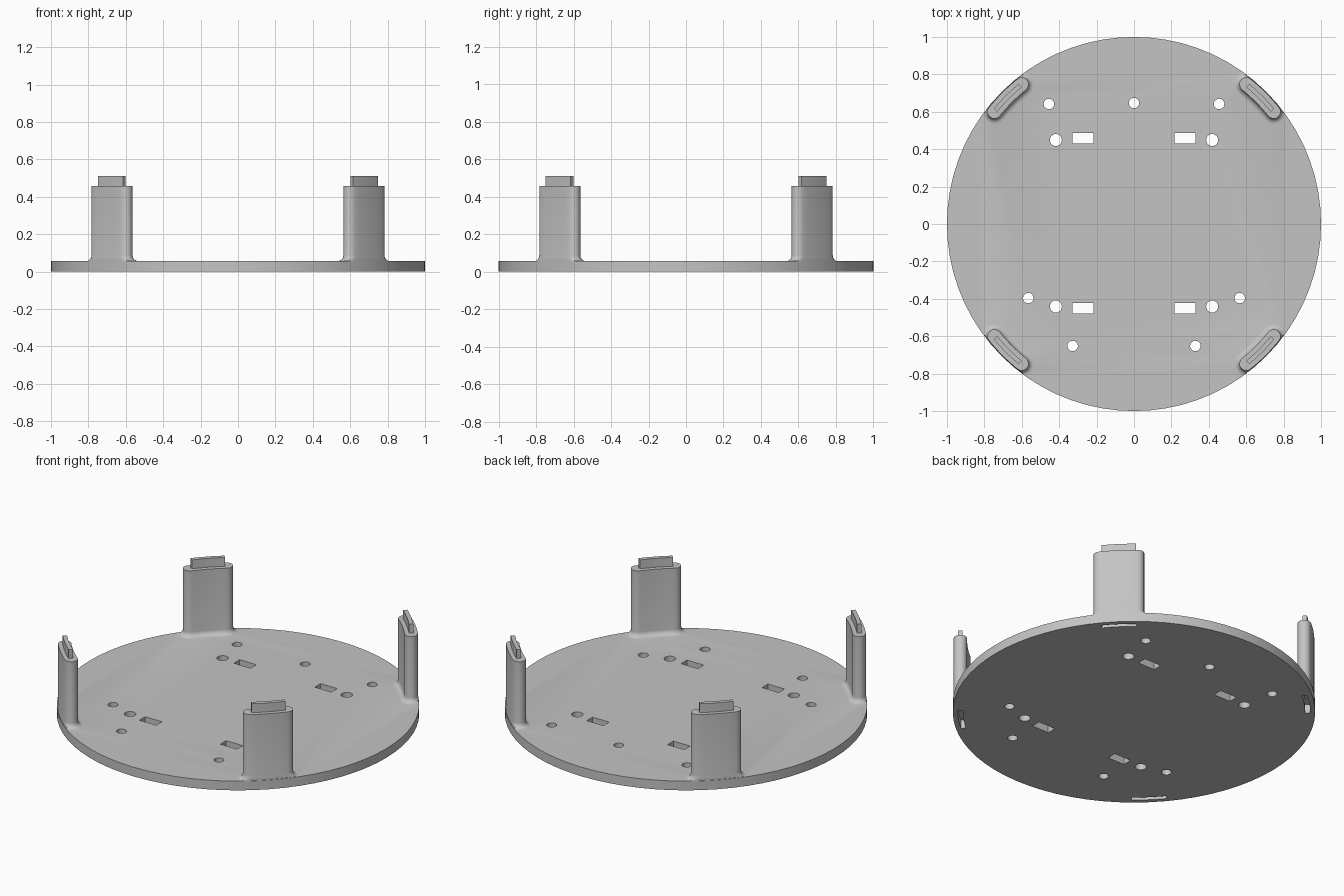
import bpy, bmesh, math

if "Cube" in bpy.data.objects:
    bpy.data.objects.remove(bpy.data.objects["Cube"])

R, T = 1.0, 0.056            # plate radius and thickness
POST_TOP, TAB_TOP = 0.458, 0.512
ARC_R = 0.958                # centreline radius of the posts

grey = bpy.data.materials.new("light_grey")
grey.diffuse_color = (0.55, 0.55, 0.55, 1)
grey.use_nodes = True
grey.node_tree.nodes["Principled BSDF"].inputs["Base Color"].default_value = grey.diffuse_color


def make(name, bm):
    bmesh.ops.recalc_face_normals(bm, faces=bm.faces)
    me = bpy.data.meshes.new(name)
    bm.to_mesh(me)
    bm.free()
    me.materials.append(grey)
    ob = bpy.data.objects.new(name, me)
    bpy.context.collection.objects.link(ob)
    return ob


def loft(bm, layers):
    """Skin a stack of (outline, z) layers and cap both ends."""
    rings = [[bm.verts.new((x, y, z)) for x, y in pts] for pts, z in layers]
    n = len(rings[0])
    for a, b in zip(rings, rings[1:]):
        for i in range(n):
            j = (i + 1) % n
            bm.faces.new((a[i], a[j], b[j], b[i]))
    bm.faces.new(rings[0][::-1])
    bm.faces.new(rings[-1])


def circle(cx, cy, r, n):
    return [(cx + r * math.cos(2 * math.pi * i / n),
             cy + r * math.sin(2 * math.pi * i / n)) for i in range(n)]


def arc_slot(mid, half, w, caps=8, steps=8):
    """Curved bar outline around the centre; caps=0 gives square ends."""
    polar = lambda r, a: (r * math.cos(a), r * math.sin(a))
    m, h = math.radians(mid), math.radians(half)
    sweep = [m - h + 2 * h * i / steps for i in range(steps + 1)]
    pts = [polar(ARC_R + w, a) for a in sweep]
    for end, start, inner in ((m + h, m + h, True), (m - h, m - h + math.pi, False)):
        cx, cy = polar(ARC_R, end)
        for k in range(1, caps):
            dx, dy = polar(w, start + math.pi * k / caps)
            pts.append((cx + dx, cy + dy))
        if inner:
            pts += [polar(ARC_R - w, a) for a in reversed(sweep)]
    # keep everything inside the plate rim
    out = []
    for x, y in pts:
        s = min(1.0, 0.997 / math.hypot(x, y))
        out.append((x * s, y * s))
    return out


def boolean(target, tool, op):
    mod = target.modifiers.new(op.lower(), 'BOOLEAN')
    mod.object, mod.operation, mod.solver = tool, op, 'EXACT'
    bpy.context.view_layer.objects.active = target
    bpy.ops.object.modifier_apply(modifier=mod.name)
    bpy.data.objects.remove(tool)


# Round base plate
bm = bmesh.new()
loft(bm, [(circle(0, 0, R, 72), 0), (circle(0, 0, R, 72), T)])
plate = make("base_plate", bm)

# Four curved posts with filleted feet, each topped by a locating tab
F = 0.03
for mid in (45, 135, 225, 315):
    bm = bmesh.new()
    layers = [(arc_slot(mid, 6.2, 0.037 + F), T - 0.02)]
    for k in range(6):
        t = math.pi / 2 * k / 5
        layers.append((arc_slot(mid, 6.2, 0.037 + F * (1 - math.sin(t))),
                       T + F * (1 - math.cos(t))))
    layers.append((arc_slot(mid, 6.2, 0.037), POST_TOP))
    loft(bm, layers)
    boolean(plate, make("post", bm), 'UNION')

    bm = bmesh.new()
    tab = arc_slot(mid, 5.6, 0.012, 0)
    loft(bm, [(tab, POST_TOP - 0.02), (tab, TAB_TOP)])
    boolean(plate, make("tab", bm), 'UNION')

# Cutters: screw holes, cable slots, and sockets under the posts
bm = bmesh.new()
holes = [(0.455, 0.642, 0.028), (0.418, 0.449, 0.032), (0.418, -0.441, 0.032),
         (0.565, -0.396, 0.028), (0.328, -0.652, 0.028)]
holes = [(s * x, y, r) for x, y, r in holes for s in (1, -1)] + [(0, 0.647, 0.028)]
for x, y, r in holes:
    c = circle(x, y, r, 24)
    loft(bm, [(c, -0.1), (c, 0.2)])
for s in (1, -1):
    for y in (0.458, -0.451):
        x0, x1 = sorted((s * 0.216, s * 0.329))
        q = [(x0, y - 0.028), (x1, y - 0.028), (x1, y + 0.028), (x0, y + 0.028)]
        loft(bm, [(q, -0.1), (q, 0.2)])
for mid in (45, 135, 225, 315):
    c = arc_slot(mid, 5.8, 0.014, 0)
    loft(bm, [(c, -0.1), (c, 0.054)])
cutter = make("cutter", bm)
cutter.hide_render = True
boolean(plate, cutter, 'DIFFERENCE')

# Smooth the rounded walls, keep the edges sharp
for o in bpy.context.selected_objects:
    o.select_set(False)
plate.select_set(True)
bpy.context.view_layer.objects.active = plate
bpy.ops.object.shade_smooth_by_angle(angle=math.radians(30))
